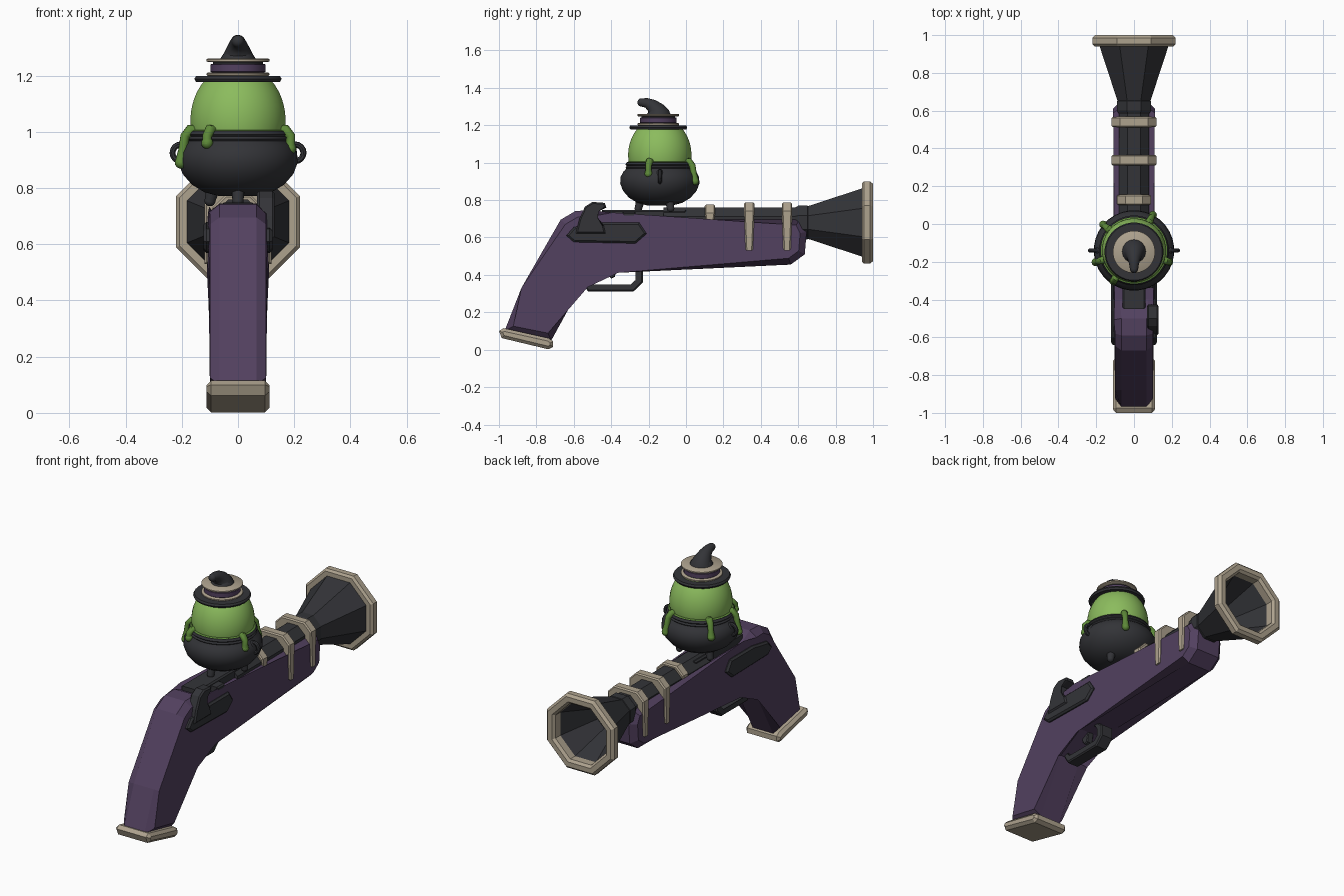
import bpy, bmesh, math
from mathutils import Vector, Matrix

if "Cube" in bpy.data.objects:
    bpy.data.objects.remove(bpy.data.objects["Cube"])


def material(name, rgb):
    m = bpy.data.materials.new(name)
    m.use_nodes = True
    m.diffuse_color = (*rgb, 1)
    m.node_tree.nodes["Principled BSDF"].inputs["Base Color"].default_value = (*rgb, 1)
    return m


PURPLE = material("purple wood", (0.085, 0.052, 0.115))
IRON = material("dark iron", (0.033, 0.034, 0.039))
BONE = material("pale bone", (0.42, 0.36, 0.27))
SLIME = material("bright slime", (0.26, 0.50, 0.11))
DRIP = material("dark slime", (0.11, 0.25, 0.04))


def finish(name, bm, mat, smooth=False):
    bmesh.ops.recalc_face_normals(bm, faces=bm.faces)
    mesh = bpy.data.meshes.new(name)
    bm.to_mesh(mesh)
    bm.free()
    mesh.materials.append(mat)
    ob = bpy.data.objects.new(name, mesh)
    bpy.context.collection.objects.link(ob)
    if smooth:
        bpy.ops.object.select_all(action="DESELECT")
        ob.select_set(True)
        bpy.context.view_layer.objects.active = ob
        bpy.ops.object.shade_smooth_by_angle(angle=math.radians(40))
    return ob


def prism(name, pts, lo, hi, mat, bevel=0.0, axis="X", shape=None):
    """Extrude an outline: (y, z) along X or (x, z) along Y."""
    place = (lambda p, d: (d, *p)) if axis == "X" else (lambda p, d: (p[0], d, p[1]))
    bm = bmesh.new()
    a, b = [[bm.verts.new(place(p, d)) for p in pts] for d in (lo, hi)]
    n = len(pts)
    caps = [bm.faces.new(a), bm.faces.new(b)]
    for i in range(n):
        bm.faces.new((a[i], a[(i + 1) % n], b[(i + 1) % n], b[i]))
    if shape:
        for v in bm.verts:
            shape(v.co)
    if bevel:
        edges = {e for f in caps for e in f.edges}
        bmesh.ops.bevel(bm, geom=list(edges), offset=bevel, segments=1,
                        affect="EDGES", profile=0.5, clamp_overlap=True)
    return finish(name, bm, mat)


def lathe(name, profile, centre, mat, segs=32, axis="Z", closed=False):
    """Spin (radius, height) points; eight-sided parts have level flats."""
    bm = bmesh.new()
    fit = 1 / math.cos(math.pi / segs) if segs < 12 else 1
    rings = []
    for r, h in profile:
        ring = []
        for i in range(segs):
            t = 2 * math.pi * (i + 0.5) / segs
            u, v = r * fit * math.cos(t), r * fit * math.sin(t)
            co = (u, v, h) if axis == "Z" else (u, h, v)
            ring.append(bm.verts.new(Vector(co) + Vector(centre)))
        rings.append(ring)
    pairs = list(zip(rings, rings[1:]))
    if closed:
        pairs.append((rings[-1], rings[0]))
    else:
        bm.faces.new(rings[0])
        bm.faces.new(rings[-1])
    for p, q in pairs:
        for i in range(segs):
            j = (i + 1) % segs
            bm.faces.new((p[i], p[j], q[j], q[i]))
    return finish(name, bm, mat, smooth=segs > 12)


def tube(name, pts, mat, sides=12, closed=False):
    """Round tube through (position, radius) points with ball ends."""
    bm = bmesh.new()
    pos = [Vector(p) for p, r in pts]
    n = len(pts)
    rings = []
    for k, (p, r) in enumerate(pts):
        before = pos[k - 1] if k or closed else pos[0]
        after = pos[(k + 1) % n] if k < n - 1 or closed else pos[-1]
        d = (after - before).normalized()
        side = d.orthogonal().normalized() if not rings else (side - d * side.dot(d)).normalized()
        up = d.cross(side)
        rings.append([bm.verts.new(pos[k] + r * (side * math.cos(t) + up * math.sin(t)))
                      for t in (2 * math.pi * i / sides for i in range(sides))])
    pairs = list(zip(rings, rings[1:])) + ([(rings[-1], rings[0])] if closed else [])
    for a, b in pairs:
        for i in range(sides):
            j = (i + 1) % sides
            bm.faces.new((a[i], a[j], b[j], b[i]))
    if not closed:
        for p, r in (pts[0], pts[-1]):
            bmesh.ops.create_uvsphere(bm, u_segments=sides, v_segments=8, radius=r,
                                      matrix=Matrix.Translation(p))
    return finish(name, bm, mat, smooth=True)


def box(name, y, z, x, mat, bevel=0.008):
    return prism(name, [(y[0], z[0]), (y[1], z[0]), (y[1], z[1]), (y[0], z[1])],
                 x[0], x[1], mat, bevel)


# Stock, a little wider along the fore-end than at the grip
def widen(co):
    if co.y > -0.45:
        co.x *= 1.1


prism("stock", [(-0.97, 0.10), (-0.72, 0.05), (-0.55, 0.36), (-0.37, 0.445), (0.56, 0.455),
                (0.635, 0.51), (0.645, 0.63), (0.61, 0.70), (-0.40, 0.70), (-0.50, 0.745),
                (-0.59, 0.742), (-0.67, 0.695), (-0.88, 0.33)],
      -0.1, 0.1, PURPLE, 0.034, shape=widen)
prism("butt_plate", [(-1.0, 0.10), (-0.985, 0.062), (-0.735, 0.002), (-0.71, 0.015),
                     (-0.71, 0.045), (-0.735, 0.062), (-0.975, 0.115)],
      -0.112, 0.112, BONE, 0.016)

# Barrel, flared muzzle and its rim
AXIS = (0, 0, 0.68)
lathe("barrel", [(0.08, -0.12), (0.08, 0.62)], AXIS, IRON, 8, "Y")
lathe("barrel_collar", [(0.078, 0.58), (0.09, 0.60), (0.09, 0.65), (0.08, 0.66)], AXIS, IRON, 8, "Y")
lathe("muzzle_bell", [(0.085, 0.645), (0.185, 0.95), (0.17, 0.95), (0.075, 0.72)], AXIS, IRON, 8, "Y")
lathe("muzzle_rim", [(0.165, 0.94), (0.208, 0.94), (0.22, 0.952), (0.22, 0.985),
                     (0.206, 1.0), (0.178, 1.0), (0.165, 0.985)], AXIS, BONE, 8, "Y", True)
box("receiver", (-0.45, 0.0), (0.64, 0.748), (-0.06, 0.06), IRON)


# Straps around barrel and fore-end
def strap(name, y, half, low, top):
    def taper(co):
        if co.z < low + 0.01:
            co.y = y + (co.y - y) * 0.7
    prism(name, [(-half, low), (half, low), (half, top - 0.045), (half - 0.045, top),
                 (0.045 - half, top), (-half, top - 0.045)],
          y - 0.028, y + 0.028, BONE, 0.007, "Y", taper)


strap("rear_strap", 0.128, 0.09, 0.67, 0.775)
strap("middle_strap", 0.338, 0.119, 0.53, 0.787)
strap("front_strap", 0.54, 0.119, 0.53, 0.787)

# Lock plates on both sides, hammer and pan on the left
for side, label in ((1, "left"), (-1, "right")):
    lo, hi = sorted((side * 0.085, side * 0.122))
    prism(label + "_lock_plate", [(-0.64, 0.61), (-0.60, 0.575), (-0.27, 0.568), (-0.21, 0.62),
                                  (-0.25, 0.68), (-0.46, 0.68), (-0.60, 0.655)], lo, hi, IRON, 0.01)
prism("hammer", [(-0.59, 0.62), (-0.57, 0.70), (-0.54, 0.765), (-0.50, 0.79), (-0.435, 0.785),
                 (-0.425, 0.76), (-0.475, 0.745), (-0.48, 0.70), (-0.44, 0.665), (-0.43, 0.62)],
      0.068, 0.130, IRON, 0.008)
box("flash_pan", (-0.34, -0.27), (0.66, 0.737), (0.05, 0.105), IRON)

# Trigger and guard
prism("trigger_guard", [(-0.56, 0.37), (-0.525, 0.312), (-0.28, 0.312), (-0.23, 0.36),
                        (-0.23, 0.425), (-0.27, 0.455), (-0.31, 0.455), (-0.262, 0.415),
                        (-0.262, 0.37), (-0.293, 0.342), (-0.51, 0.342), (-0.53, 0.385)],
      -0.04, 0.04, IRON, 0.007)
prism("trigger", [(-0.43, 0.46), (-0.42, 0.40), (-0.40, 0.38), (-0.38, 0.39), (-0.365, 0.46)],
      -0.02, 0.02, IRON, 0.005)

# Cauldron with rim, legs and ring handles
CY = -0.14
POT = (0, CY, 0)
lathe("cauldron", [(0.07, 0.772), (0.12, 0.785), (0.165, 0.812), (0.198, 0.85), (0.213, 0.89),
                   (0.210, 0.925), (0.195, 0.953), (0.176, 0.97), (0.17, 0.985)], POT, IRON)
lathe("cauldron_rim", [(0.15, 0.967), (0.178, 0.967), (0.184, 0.974), (0.178, 0.983),
                       (0.185, 0.990), (0.178, 1.002), (0.15, 1.002)], POT, IRON, closed=True)
for i, turn in enumerate((-90, 30, 150)):
    c, s = math.cos(math.radians(turn)), math.sin(math.radians(turn))
    tube("cauldron_leg_%d" % i, [((c * 0.10, CY + s * 0.10, 0.81), 0.026),
                                 ((c * 0.115, CY + s * 0.115, 0.755), 0.02)], IRON)
for side, label in ((1, "left"), (-1, "right")):
    ring = [((side * 0.203 + 0.03 * math.cos(t), CY, 0.925 + 0.03 * math.sin(t)), 0.011)
            for t in (math.pi * k / 8 for k in range(16))]
    tube(label + "_handle", ring, IRON, 8, True)
    tube(label + "_handle_mount", [((side * 0.195, CY, 0.90), 0.018),
                                   ((side * 0.19, CY, 0.945), 0.018)], IRON)

# Slime dome and drips spilling over the rim
dome = [(0.17 * math.cos(t), 1.04 + 0.2 * math.sin(t))
        for t in (math.radians(-20 + 6 * k) for k in range(18))]
lathe("slime_dome", dome, POT, SLIME)
lathe("slime_pool", [(0.16, 0.99), (0.176, 1.003), (0.165, 1.008)], POT, DRIP)
for i, (turn, low) in enumerate(((-18, 0.94), (62, 0.90), (140, 0.92), (197, 0.89), (236, 0.96))):
    c, s = math.cos(math.radians(turn)), math.sin(math.radians(turn))
    out = 0.213 if low < 0.94 else 0.196
    path = [(0.15, 1.005, 0.018), (0.178, 1.006, 0.02), (0.197, 0.985, 0.017),
            ((0.197 + out) / 2, (0.985 + low) / 2, 0.016), (out, low, 0.021)]
    tube("slime_drip_%d" % i, [((c * r, CY + s * r, z), w) for r, z, w in path], DRIP)

# Hat with bands and a bent tip
HAT = (0, CY - 0.008, 0)
lathe("hat_brim", [(0.10, 1.178), (0.15, 1.178), (0.156, 1.188), (0.15, 1.199), (0.10, 1.199)], HAT, IRON)
for label, z, r, h, mat in (("lower_hat_trim", 1.199, 0.112, 0.012, BONE),
                            ("hat_band", 1.211, 0.098, 0.031, PURPLE),
                            ("hat_crown", 1.238, 0.09, 0.012, IRON),
                            ("upper_hat_trim", 1.248, 0.112, 0.013, BONE)):
    lathe(label, [(r - 0.004, z), (r, z + 0.003), (r, z + h - 0.003), (r - 0.004, z + h)], HAT, mat)
tube("hat_tip", [((0, CY - 0.005, 1.235), 0.068), ((0, CY - 0.008, 1.262), 0.06),
                 ((0, CY - 0.022, 1.285), 0.046), ((0, CY - 0.045, 1.307), 0.034),
                 ((0, CY - 0.072, 1.320), 0.026), ((0, CY - 0.098, 1.322), 0.022)], IRON, 16)
